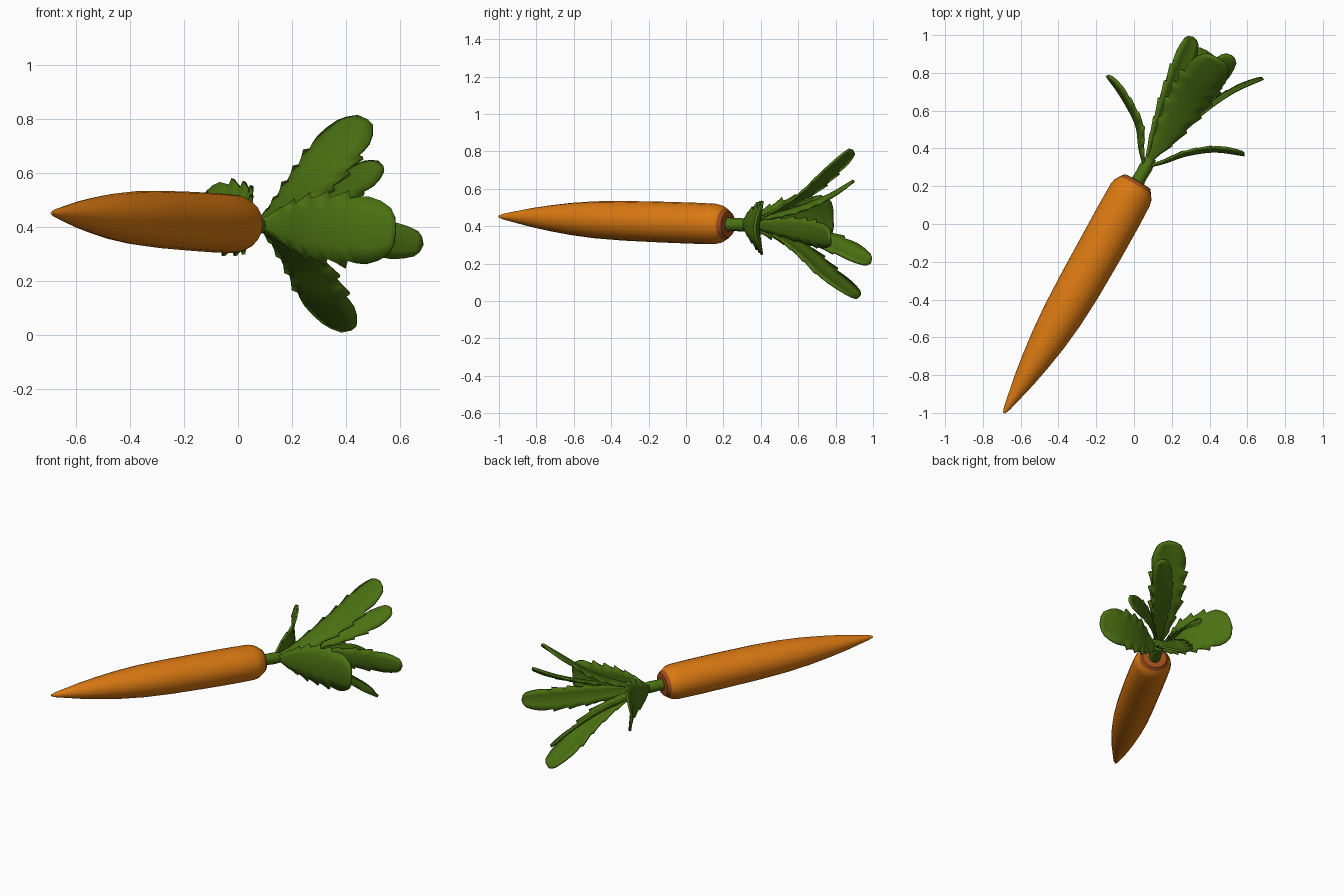
import bpy, bmesh, math
from mathutils import Vector

if "Cube" in bpy.data.objects:
    bpy.data.objects.remove(bpy.data.objects["Cube"])


def material(name, rgb):
    m = bpy.data.materials.new(name)
    m.diffuse_color = (*rgb, 1)
    m.use_nodes = True
    m.node_tree.nodes["Principled BSDF"].inputs["Base Color"].default_value = m.diffuse_color
    return m


ORANGE = material("carrot orange", (0.70, 0.19, 0.006))
BROWN = material("crown brown", (0.34, 0.075, 0.010))
GREEN = material("leaf green", (0.07, 0.165, 0.006))

TIP = Vector((-0.688, -1.0, 0.452))
AXIS = Vector((0.5, 0.866, -0.03)).normalized()
SIDE = Vector((0.866, -0.5, 0)).normalized()
UP = SIDE.cross(AXIS).normalized()


def finish(bm, name, mats, angle):
    bmesh.ops.recalc_face_normals(bm, faces=bm.faces)
    me = bpy.data.meshes.new(name)
    bm.to_mesh(me)
    bm.free()
    ob = bpy.data.objects.new(name, me)
    bpy.context.collection.objects.link(ob)
    for m in mats:
        me.materials.append(m)
    bpy.ops.object.select_all(action='DESELECT')
    ob.select_set(True)
    bpy.context.view_layer.objects.active = ob
    bpy.ops.object.shade_smooth_by_angle(angle=math.radians(angle))
    return ob


def lathe(name, profile, sides, mats, squash=1.0, brown_from=None):
    """Rings of (distance from the tip, radius) along the root axis."""
    bm = bmesh.new()
    rings = []
    for s, r in profile:
        bend = 0.010 * math.sin(math.pi * min(s / 1.4, 1))
        c = TIP + AXIS * s + SIDE * bend
        rings.append([bm.verts.new(c + SIDE * r * squash * math.cos(a) + UP * r * math.sin(a))
                      for a in (2 * math.pi * i / sides for i in range(sides))])
    for k in range(len(rings) - 1):
        for i in range(sides):
            j = (i + 1) % sides
            f = bm.faces.new((rings[k][i], rings[k][j], rings[k + 1][j], rings[k + 1][i]))
            f.material_index = int(brown_from is not None and k >= brown_from)
    bm.faces.new(rings[0])
    bm.faces.new(rings[-1]).material_index = int(brown_from is not None)
    return finish(bm, name, mats, 35)


# Root with its brown crown
ROOT = [(0, .006), (.03, .016), (.10, .030), (.20, .050), (.32, .069), (.45, .086), (.60, .099),
        (.78, .106), (1.0, .109), (1.2, .110), (1.335, .108), (1.365, .102), (1.395, .085),
        (1.415, .070), (1.418, .035)]
lathe("carrot_root", ROOT, 20, [ORANGE, BROWN], 1.1, 12)

# Short green stem
lathe("stem", [(1.40, .040), (1.44, .034), (1.50, .036), (1.56, .028)], 12, [GREEN])


def spline(pts, t):
    """Catmull-Rom point on a path."""
    p = [pts[0] * 2 - pts[1]] + pts + [pts[-1] * 2 - pts[-2]]
    x = min(t, 0.9999) * (len(pts) - 1)
    i = int(x)
    u = x - i
    a, b, c, d = p[i:i + 4]
    return 0.5 * (2 * b + (c - a) * u + (2 * a - 5 * b + 4 * c - d) * u * u
                  + (3 * b - a - 3 * c + d) * u ** 3)


def half_width(t):
    """Relative half width: narrow stalk, broad end."""
    keys = [(0, .10), (.10, .15), (.22, .50), (.45, .90), (.65, 1.0), (.85, .95), (.95, .74), (1, .40)]
    for (t0, w0), (t1, w1) in zip(keys, keys[1:]):
        if t <= t1:
            return w0 + (w1 - w0) * (t - t0) / (t1 - t0)
    return keys[-1][1]


# Rows along a leaf: (spine position, tooth scale, forward shift of the edge)
ROWS = [(0, 1, 0), (.08, 1, 0), (.14, .9, 0)]
for k in range(5):
    t = .20 + k * .12
    ROWS += [(t, 1.12, .035), (t + .025, .90, .018), (t + .075, .97, .02)]
ROWS += [(.82, 1.0, .01), (.90, 1.0, 0), (.96, .98, 0), (1, 1, -.012)]


def leaf(name, path, width):
    pts = [Vector(p) for p in path]
    length = sum((b - a).length for a, b in zip(pts, pts[1:]))
    # The blade faces the root axis, like a petal
    rel = pts[-1] - TIP
    radial = (rel - AXIS * rel.dot(AXIS)).normalized()
    across = AXIS.cross(radial).normalized()
    bm = bmesh.new()
    rows = []
    for t, tooth, shift in ROWS:
        c = spline(pts, t)
        tan = (spline(pts, min(t + .02, 1)) - spline(pts, max(t - .02, 0))).normalized()
        nor = across.cross(tan).normalized()
        if nor.dot(radial) < 0:
            nor = -nor
        w = width * half_width(t) * tooth
        row = []
        for u in (-1, -.5, 0, .5, 1):
            q = c + across * w * u + tan * length * shift * abs(u) - nor * w * .16 * abs(u)
            row.append(bm.verts.new(q))
        rows.append(row)
    for a, b in zip(rows, rows[1:]):
        for i in range(4):
            bm.faces.new((a[i], a[i + 1], b[i + 1], b[i]))
    ob = finish(bm, name, [GREEN], 40)
    mod = ob.modifiers.new("thickness", 'SOLIDIFY')
    mod.thickness = 0.014
    mod.offset = 0


BASE = (.055, .30, .412)
# Four broad outer leaves
leaf("leaf_up", [BASE, (.16, .45, .47), (.27, .63, .58), (.36, .76, .70), (.445, .875, .81)], .115)
leaf("leaf_right", [BASE, (.16, .325, .41), (.28, .365, .40), (.43, .385, .39), (.585, .365, .385)], .130)
leaf("leaf_down", [BASE, (.14, .46, .37), (.24, .62, .26), (.31, .76, .13), (.385, .915, .015)], .110)
leaf("leaf_left", [BASE, (.03, .40, .42), (.01, .53, .43), (-.07, .68, .44), (-.145, .785, .45)], .130)
# Three narrow inner leaves
leaf("inner_leaf_right", [BASE, (.20, .44, .40), (.37, .59, .38), (.53, .70, .355), (.685, .77, .335)], .070)
leaf("inner_leaf_up", [BASE, (.19, .47, .46), (.31, .63, .51), (.42, .77, .57), (.52, .89, .64)], .070)
leaf("inner_leaf_down", [BASE, (.11, .47, .38), (.18, .66, .345), (.25, .84, .28), (.31, .99, .205)], .070)
